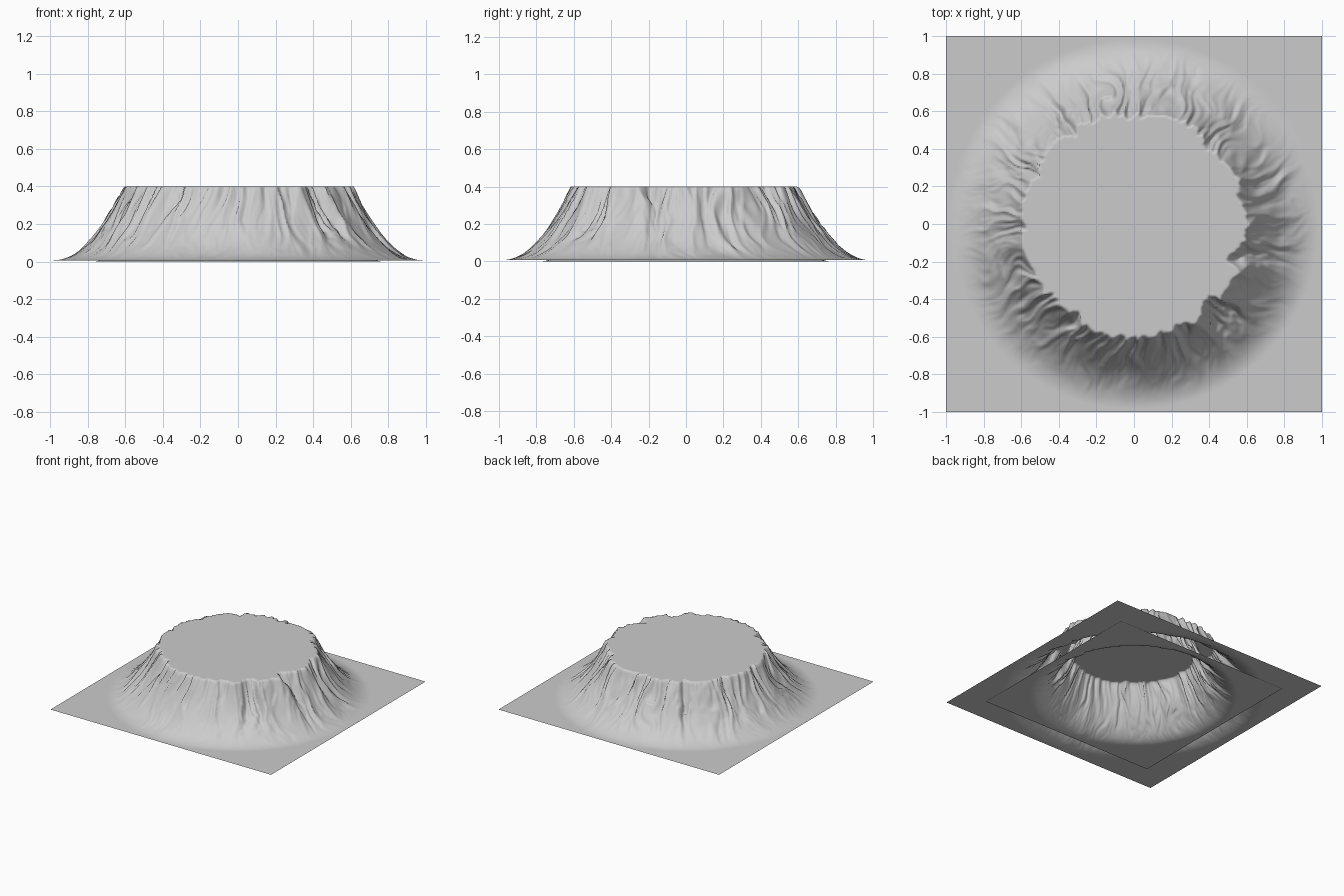
import bpy, math
from mathutils import Vector, noise

if "Cube" in bpy.data.objects:
    bpy.data.objects.remove(bpy.data.objects["Cube"])

N = 230          # grid cells per side
TOP = 0.393      # height of the clipped plateau above the plain


def rugged(x, y):
    """Warped ridged noise, stretched down the slope."""
    p = Vector((x, y, 0.37))
    w = noise.noise_vector(p * 4.5) * 0.11 + noise.noise_vector(p * 11) * 0.03
    q = p + w
    r = q.xy.length
    d = Vector((q.x / r, q.y / r, 0))
    total, amp = 0.0, 1.0
    for freq in (5.0, 10.0, 20.0):
        s = d * freq * 0.75 + Vector((q.x, q.y, 2.1)) * freq * 0.45
        total += amp * (0.30 - abs(noise.noise(s)))
        amp *= 0.55
    return total


def height(x, y):
    r = math.hypot(x, y)
    if r >= 0.985:
        return 0.0
    if r < 0.45:
        return TOP
    base = 2.58 * (0.985 - r) ** 2
    return max(0.0, min(TOP, base * (1 + 0.42 * (rugged(x, y) - 0.15))))


# terrain sheet: square plain rising to a flat-topped mesa
verts, faces = [], []
for j in range(N + 1):
    for i in range(N + 1):
        x, y = 2 * i / N - 1, 2 * j / N - 1
        verts.append((x, y, height(x, y)))
for j in range(N):
    for i in range(N):
        a = j * (N + 1) + i
        faces.append((a, a + 1, a + N + 2, a + N + 1))
mesh = bpy.data.meshes.new("mesa_terrain")
mesh.from_pydata(verts, [], faces)
mesh.shade_smooth()


def add_sheet(name, scale, z):
    ob = bpy.data.objects.new(name, mesh)
    ob.scale = scale
    ob.location.z = z
    bpy.context.collection.objects.link(ob)


# outer terrain and the smaller nested copy visible from below
add_sheet("outer_terrain", (1, 1, 1), 0.007)
add_sheet("inner_terrain", (0.79, 0.79, 0.95), 0.0)
